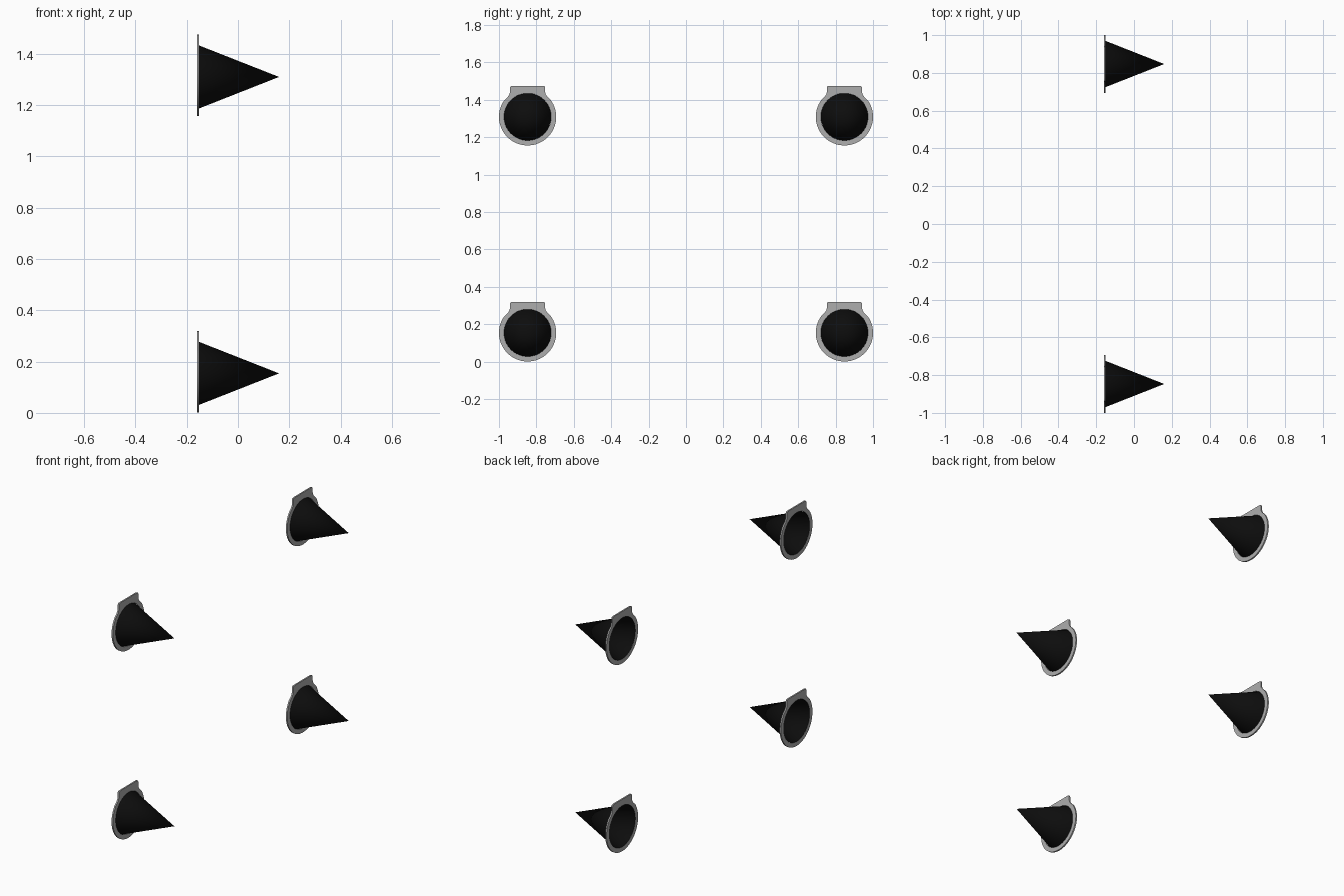
import bpy, bmesh
from math import sin, cos, pi, radians
from mathutils import Vector

cube = bpy.data.objects.get("Cube")
if cube:
    bpy.data.objects.remove(cube, do_unlink=True)

BACK, FRONT, TIP = -0.16, -0.151, 0.16
RING_R, HOLE_R = 0.153, 0.126
SEGMENTS = 64


def make_material(name, rgb):
    mat = bpy.data.materials.new(name)
    mat.use_nodes = True
    color = (*rgb, 1)
    mat.diffuse_color = color
    mat.node_tree.nodes["Principled BSDF"].inputs["Base Color"].default_value = color
    return mat


grey = make_material("plate grey", (0.42, 0.42, 0.42))
black = make_material("cone black", (0.004, 0.004, 0.004))


def finish(bm, name, mat):
    bmesh.ops.recalc_face_normals(bm, faces=bm.faces)
    mesh = bpy.data.meshes.new(name)
    bm.to_mesh(mesh)
    bm.free()
    mesh.materials.append(mat)
    obj = bpy.data.objects.new(name, mesh)
    bpy.context.collection.objects.link(obj)
    bpy.ops.object.select_all(action='DESELECT')
    obj.select_set(True)
    bpy.context.view_layer.objects.active = obj
    bpy.ops.object.shade_smooth_by_angle(angle=radians(30))
    return obj


def plate_outline():
    # Half outline from the bottom up to the tab, then mirrored
    steps = 30
    half = [Vector((RING_R * cos(a), RING_R * sin(a)))
            for a in (radians(-90 + 125 * i / steps) for i in range(steps + 1))]
    # Concave neck, tab side, rounded corner and flat top
    half += [Vector(p) for p in ((0.114, 0.099), (0.104, 0.109), (0.097, 0.12),
                                 (0.094, 0.132), (0.094, 0.155), (0.091, 0.163),
                                 (0.083, 0.166))]
    half += [Vector((0.083 * (1 - i / 8), 0.166)) for i in range(1, 9)]
    return half + [Vector((-p.x, p.y)) for p in reversed(half[1:-1])]


def make_plate(name):
    bm = bmesh.new()
    outer = plate_outline()
    inner = [p.normalized() * HOLE_R for p in outer]
    # Rectangular section swept round: outer back, outer front, inner front, inner back
    loops = [[bm.verts.new((x, p.x, p.y)) for p in pts]
             for pts, x in ((outer, BACK), (outer, FRONT), (inner, FRONT), (inner, BACK))]
    n = len(outer)
    for k in range(4):
        a, b = loops[k], loops[(k + 1) % 4]
        for i in range(n):
            j = (i + 1) % n
            bm.faces.new((a[i], a[j], b[j], b[i]))
    return finish(bm, name, grey)


def make_cone(name):
    # Open shell, hollow behind
    bm = bmesh.new()
    tip = bm.verts.new((TIP, 0, 0))
    rim = [bm.verts.new((BACK, HOLE_R * cos(2 * pi * i / SEGMENTS),
                         HOLE_R * sin(2 * pi * i / SEGMENTS))) for i in range(SEGMENTS)]
    for i in range(SEGMENTS):
        bm.faces.new((rim[i], rim[(i + 1) % SEGMENTS], tip))
    return finish(bm, name, black)


# Four identical units at the corners of a rectangle
for level, z in (("lower", 0.154), ("upper", 1.309)):
    for side, y in (("front", -0.847), ("back", 0.847)):
        for make, part in ((make_plate, "plate"), (make_cone, "cone")):
            make(f"{level}_{side}_{part}").location = (0, y, z)
